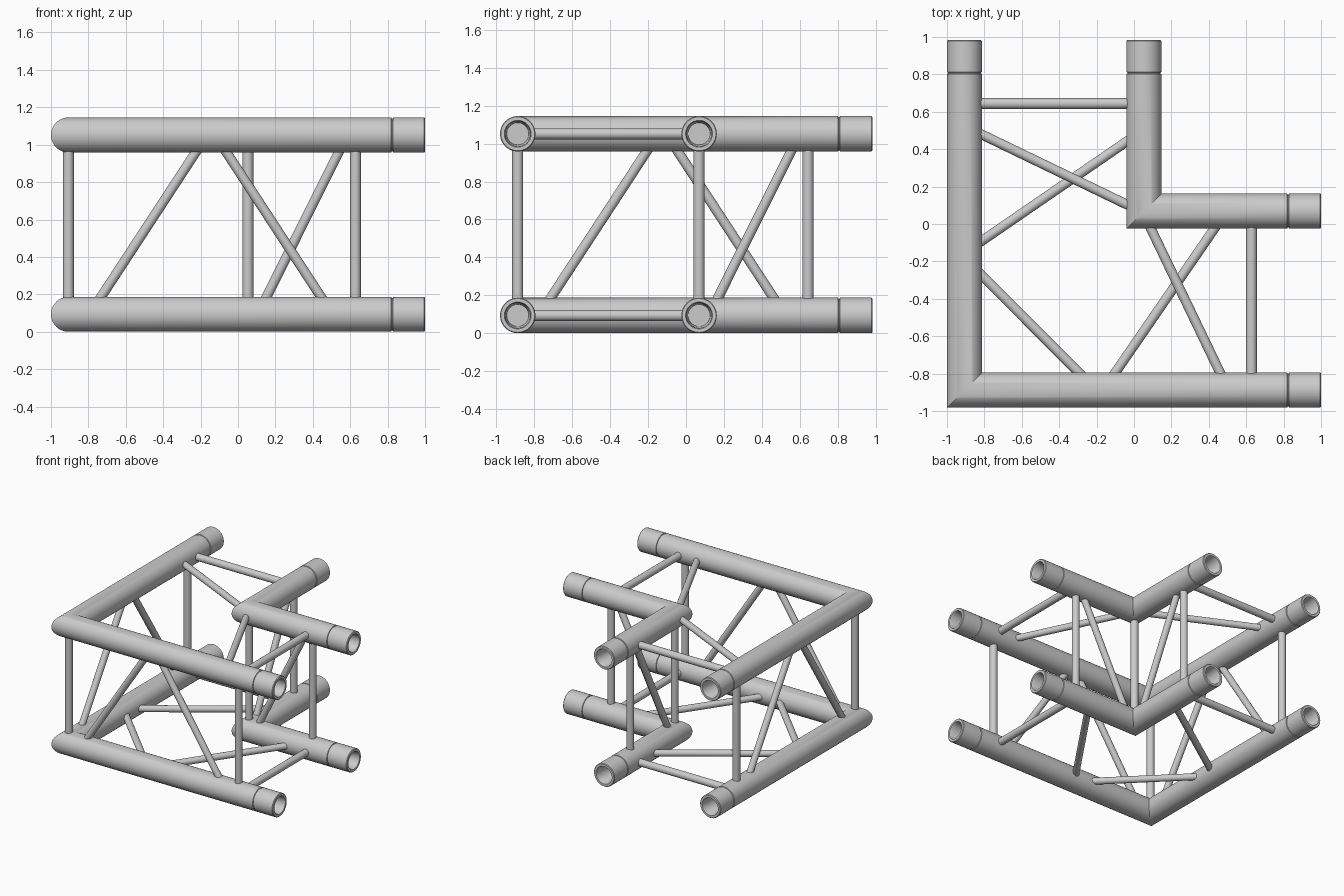
import bpy, bmesh, math
from mathutils import Vector

if "Cube" in bpy.data.objects:
    bpy.data.objects.remove(bpy.data.objects["Cube"])

SEG = 48
R = 0.0935                      # main chord radius
LOW, HIGH = R, 1.052            # chord axis heights
OUT = Vector((-0.9065, -0.888)) # outer corner axis
INN = Vector((0.053, 0.069))    # inner corner axis
END = Vector((1.0, 0.983))      # open tube ends in x and y

# End profile: (distance from tube end, radius), bore bottom to past the sleeve groove
PROFILE = [(0.16, 0.058), (0.012, 0.066), (0, 0.071), (0, 0.089), (0.005, R),
           (0.171, R), (0.173, 0.088), (0.179, 0.088), (0.181, R)]


def finish(name, bm):
    bmesh.ops.recalc_face_normals(bm, faces=bm.faces)
    me = bpy.data.meshes.new(name)
    bm.to_mesh(me)
    bm.free()
    ob = bpy.data.objects.new(name, me)
    bpy.context.collection.objects.link(ob)
    bpy.ops.object.select_all(action='DESELECT')
    ob.select_set(True)
    bpy.context.view_layer.objects.active = ob
    bpy.ops.object.shade_smooth_by_angle(angle=math.radians(30))
    return ob


def corner_chord(name, c, z):
    """Mitred L-shaped tube with sleeved, hollow ends toward +x and +y."""
    bm = bmesh.new()
    angles = [2 * math.pi * i / SEG for i in range(SEG)]

    def ring(r, x=None, y=None):
        return [bm.verts.new((c.x + r * math.cos(a) if x is None else x,
                              c.y + r * math.cos(a) if y is None else y,
                              z + r * math.sin(a))) for a in angles]

    rings = [ring(r, x=END.x - d) for d, r in PROFILE]
    rings.append(ring(R))                                   # mitre
    rings += [ring(r, y=END.y - d) for d, r in reversed(PROFILE)]
    for a, b in zip(rings, rings[1:]):
        for i in range(SEG):
            j = (i + 1) % SEG
            bm.faces.new((a[i], a[j], b[j], b[i]))
    bm.faces.new(rings[0])
    bm.faces.new(rings[-1])
    finish(name, bm)


def bar(name, p, q, r=0.026, extend=0.05):
    """Round bar from p to q, pushed slightly into the chords."""
    p, q = Vector(p), Vector(q)
    d = (q - p).normalized()
    p, q = p - d * extend, q + d * extend
    bm = bmesh.new()
    bmesh.ops.create_cone(bm, cap_ends=True, segments=24, radius1=r, radius2=r,
                          depth=(q - p).length)
    ob = finish(name, bm)
    ob.location = (p + q) / 2
    ob.rotation_mode = 'QUATERNION'
    ob.rotation_quaternion = d.to_track_quat('Z', 'Y')


# Chords
for level, z in (("lower", LOW), ("upper", HIGH)):
    corner_chord(level + "_outer_chord", OUT, z)
    corner_chord(level + "_inner_chord", INN, z)

z0, z1 = LOW + R, HIGH - R

# Vertical posts: two corners and the four arm ends
POST_X, POST_Y = 0.628, 0.644
posts = [OUT, INN] + [(POST_X, c.y) for c in (OUT, INN)] + [(c.x, POST_Y) for c in (OUT, INN)]
for x, y in posts:
    bar("post", (x, y, z0), (x, y, z1), 0.029)

# Side diagonals: (corner, offset at bottom, offset at top), on both arms
for c, b, t in ((OUT, 0.175, 0.68), (OUT, 1.35, 0.845), (INN, 0.1, 0.485)):
    bar("side_brace_x", (c.x + b, c.y, z0), (c.x + t, c.y, z1))
    bar("side_brace_y", (c.x, c.y + b, z0), (c.x, c.y + t, z1))

# Horizontal rungs near the open ends
xa, xb, ya, yb = OUT.x + R, INN.x - R, OUT.y + R, INN.y - R
for z in (LOW, HIGH):
    bar("rung_x", (POST_X, ya, z), (POST_X, yb, z), 0.029)
    bar("rung_y", (xa, POST_Y, z), (xb, POST_Y, z), 0.029)

# Flat diagonals: corner brace and long braces below, opposite braces above
bar("lower_corner_brace", (xa, -0.275, LOW), (-0.295, ya, LOW))
bar("lower_brace_x", (-0.1, ya, LOW), (0.43, yb, LOW))
bar("lower_brace_y", (xa, -0.09, LOW), (xb, 0.44, LOW))
bar("upper_brace_x", (0.09, yb, HIGH), (0.46, ya, HIGH))
bar("upper_brace_y", (xb, 0.105, HIGH), (xa, 0.478, HIGH))
